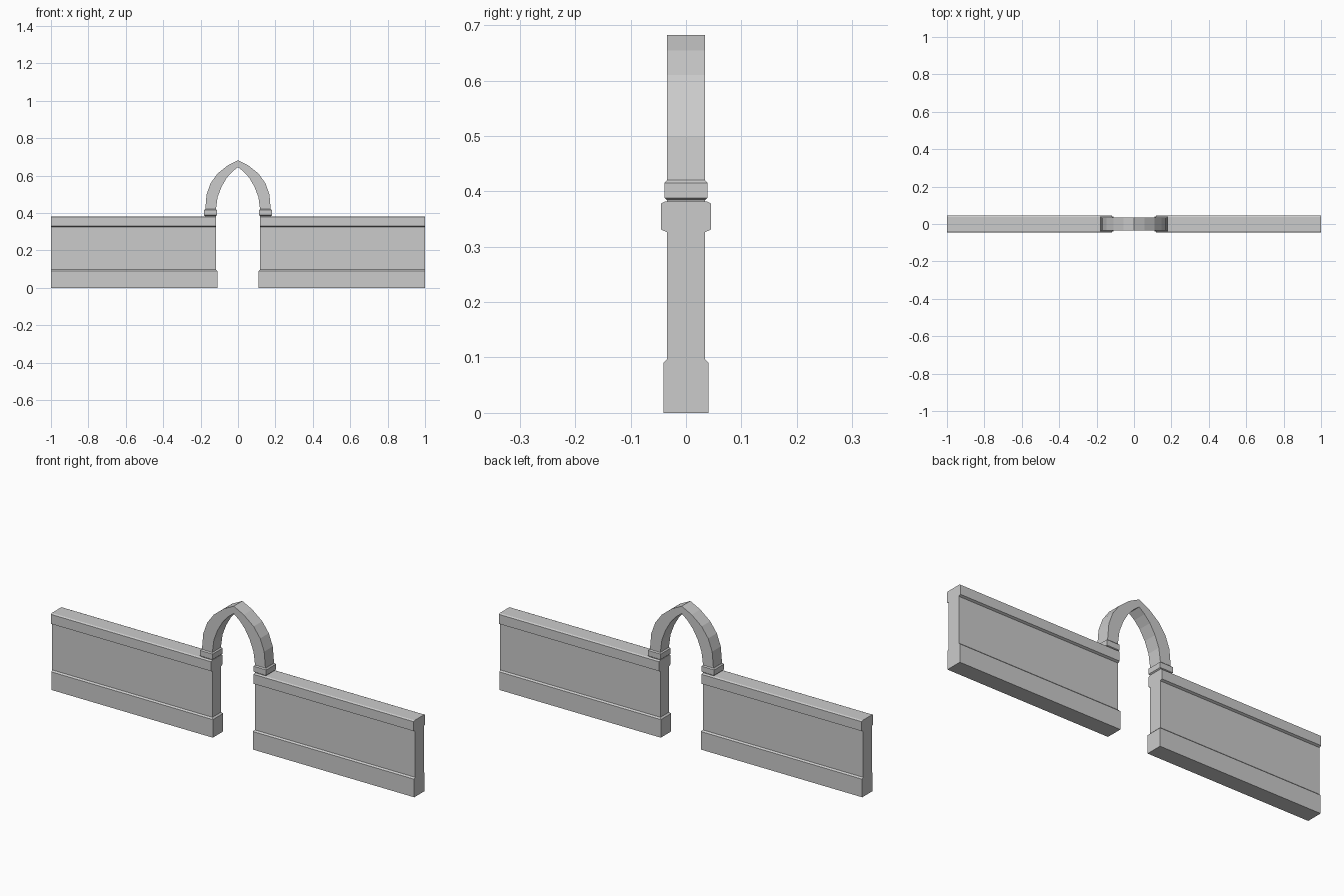
import bpy, bmesh

if "Cube" in bpy.data.objects:
    bpy.data.objects.remove(bpy.data.objects["Cube"])


def finish(bm, name):
    bmesh.ops.recalc_face_normals(bm, faces=bm.faces)
    me = bpy.data.meshes.new(name)
    bm.to_mesh(me)
    bm.free()
    ob = bpy.data.objects.new(name, me)
    bpy.context.collection.objects.link(ob)
    return ob


def stack(name, rings, side):
    """Loft rectangles given as (z, inner x, outer x, half depth)."""
    bm = bmesh.new()
    loops = [[bm.verts.new((side * x, y, z))
              for x, y in ((a, -h), (b, -h), (b, h), (a, h))]
             for z, a, b, h in rings]
    for lo, hi in zip(loops, loops[1:]):
        for i in range(4):
            j = (i + 1) % 4
            bm.faces.new((lo[i], lo[j], hi[j], hi[i]))
    bm.faces.new(loops[0])
    bm.faces.new(loops[-1])
    return finish(bm, name)


# Wall section: plinth, chamfer, plain body, coping
wall = [(0, .11, 1, .041), (.09, .11, 1, .041), (.097, .117, 1, .034),
        (.326, .117, 1, .034), (.331, .117, 1, .045),
        (.378, .117, 1, .045), (.382, .117, 1, .037)]
# Small impost block under each arch foot
impost = [(.381, .118, .177, .034), (.384, .118, .177, .034),
          (.388, .112, .183, .039), (.415, .112, .183, .039),
          (.420, .118, .177, .034)]
for side, label in ((-1, "left"), (1, "right")):
    stack(label + "_wall", wall, side)
    stack(label + "_impost", impost, side)

# Pointed arch: matching outer and inner curves, mirrored about x = 0
outer = [(.175, .419), (.168, .50), (.146, .56), (.110, .61), (.055, .654), (0, .682)]
inner = [(.118, .419), (.109, .485), (.088, .54), (.060, .588), (.030, .621), (0, .645)]
mirror = lambda pts: [(-x, z) for x, z in pts[:-1]] + pts[::-1]
bm = bmesh.new()
sections = [[bm.verts.new((x, y, z)) for (x, z), y in
             ((o, -.034), (o, .034), (i, .034), (i, -.034))]
            for o, i in zip(mirror(outer), mirror(inner))]
for a, b in zip(sections, sections[1:]):
    for i in range(4):
        j = (i + 1) % 4
        bm.faces.new((a[i], a[j], b[j], b[i]))
bm.faces.new(sections[0])
bm.faces.new(sections[-1])
finish(bm, "pointed_arch")
